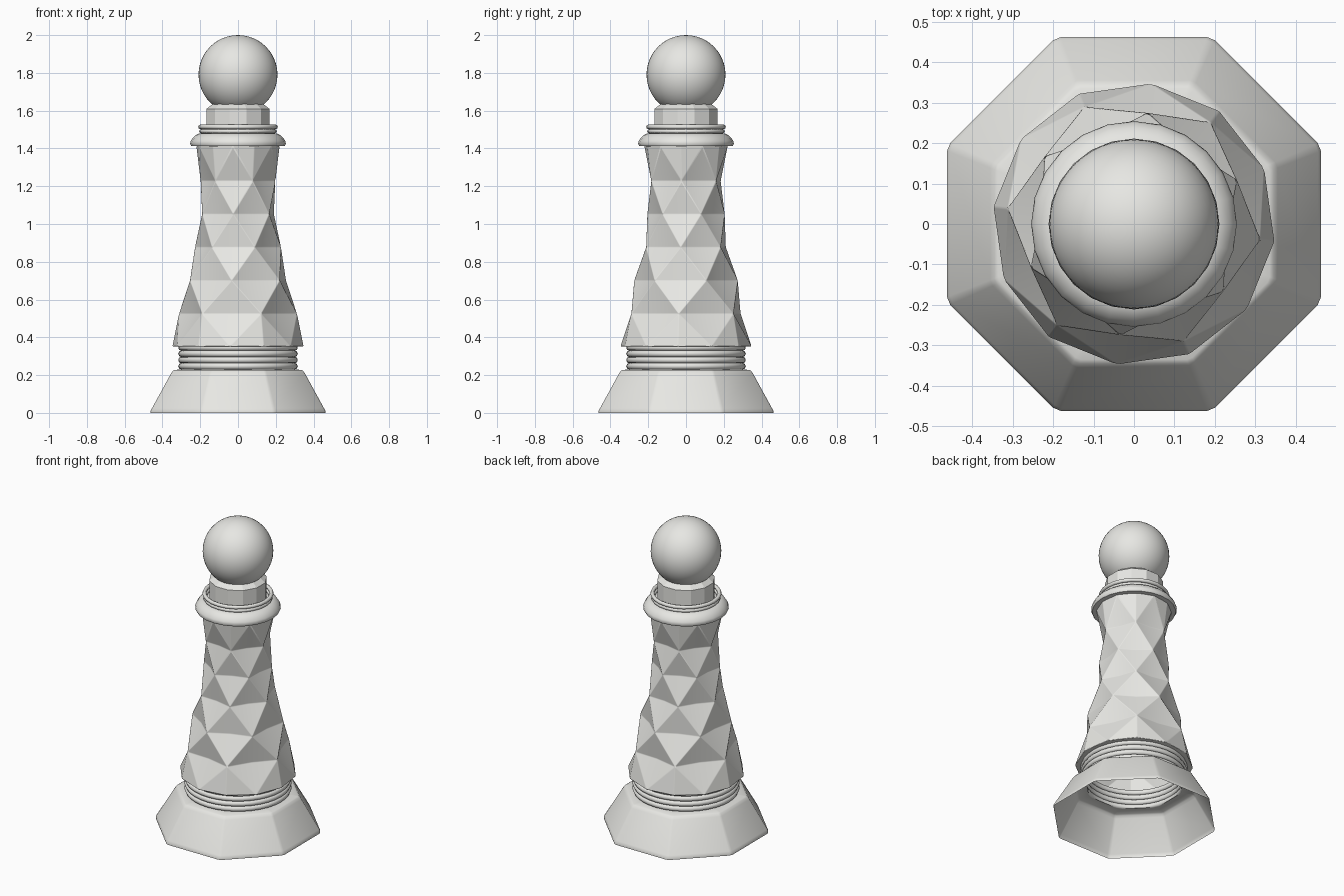
import bpy, bmesh, math

if "Cube" in bpy.data.objects:
    bpy.data.objects.remove(bpy.data.objects["Cube"])

mat = bpy.data.materials.new("pale_stone")
mat.diffuse_color = (0.8, 0.8, 0.77, 1)
mat.use_nodes = True
mat.node_tree.nodes["Principled BSDF"].inputs["Base Color"].default_value = mat.diffuse_color


def finish(name, bm, smooth=None):
    bmesh.ops.recalc_face_normals(bm, faces=bm.faces)
    me = bpy.data.meshes.new(name)
    bm.to_mesh(me)
    bm.free()
    me.materials.append(mat)
    ob = bpy.data.objects.new(name, me)
    bpy.context.collection.objects.link(ob)
    if smooth:
        bpy.context.view_layer.objects.active = ob
        ob.select_set(True)
        bpy.ops.object.shade_smooth_by_angle(angle=math.radians(smooth))
        ob.select_set(False)
    return ob


def ring(bm, angles, r, z):
    return [bm.verts.new((r * math.cos(math.radians(a)), r * math.sin(math.radians(a)), z)) for a in angles]


def bridge(bm, a, b):
    for i in range(len(a)):
        j = (i + 1) % len(a)
        bm.faces.new((a[i], a[j], b[j], b[i]))


def lathe(name, profile, angles, smooth=None, closed=False):
    """Sweep (radius, height) points around z through the given angles."""
    bm = bmesh.new()
    rows = [ring(bm, angles, r, z) for r, z in profile]
    if closed:
        rows.append(rows[0])
    for a, b in zip(rows, rows[1:]):
        bridge(bm, a, b)
    return finish(name, bm, smooth)


def torus(name, major, minor, z, segs=36):
    prof = [(major + minor * math.cos(t * math.pi / 4), z + minor * math.sin(t * math.pi / 4)) for t in range(8)]
    lathe(name, prof, [i * 360 / segs for i in range(segs)], 60, True)


# hollow eight-sided foot with slightly softened corners
corners = [22.5 + 45 * k + d for k in range(8) for d in (-1.2, 1.2)]
c = 1 / math.cos(math.radians(21.3))
lathe("foot", [(r * c, z) for r, z in
      ((0.462, 0), (0.462, 0.012), (0.455, 0.025), (0.355, 0.208), (0.345, 0.222), (0.335, 0.228), (0.277, 0.23))],
      corners, 35)

# stacked rings above the foot
for i in range(4):
    torus("foot_ring_%d" % (i + 1), 0.299, 0.0175, 0.247 + 0.033 * i)

# hollow faceted shaft: twelve-sided levels, every other corner sunk so the diamonds are dished
bm = bmesh.new()
twelve = [-7 + 30 * k for k in range(12)]
rows = [ring(bm, twelve, 0.35, 0.352)]
for i, r in enumerate((0.315, 0.277, 0.23, 0.207, 0.20)):
    row = ring(bm, twelve, r, 0.525 + 0.176 * i)
    for k, v in enumerate(row):
        if (k + i) % 2:
            v.co.x *= 0.82
            v.co.y *= 0.82
    rows.append(row)
rows.append(ring(bm, twelve, 0.222, 1.41))
for i, (a, b) in enumerate(zip(rows, rows[1:])):
    for k in range(12):
        n = (k + 1) % 12
        # ridges join the raised corners of neighbouring levels
        if (k + i) % 2:
            bm.faces.new((a[k], a[n], b[n]))
            bm.faces.new((a[k], b[n], b[k]))
        else:
            bm.faces.new((a[k], a[n], b[k]))
            bm.faces.new((a[n], b[n], b[k]))
bridge(bm, rows[0], ring(bm, twelve, 0.295, 0.35))
shaft = finish("faceted_shaft", bm)
bev = shaft.modifiers.new("soft_edges", 'BEVEL')
bev.width = 0.004
bev.segments = 1
bev.limit_method = 'ANGLE'
bev.angle_limit = math.radians(12)
shaft.data.polygons.foreach_set("use_smooth", [True] * len(shaft.data.polygons))
bev.harden_normals = True

# rounded collar and the thin rings above it
lathe("collar", [(0.18, 1.412), (0.247, 1.412), (0.254, 1.425), (0.25, 1.44), (0.238, 1.458),
                 (0.222, 1.472), (0.203, 1.48), (0.15, 1.482)], [i * 15 for i in range(24)], 50)
torus("collar_ring_lower", 0.195, 0.011, 1.491, 24)
torus("collar_ring_upper", 0.199, 0.012, 1.514, 24)

# twelve-sided neck
lathe("neck", [(0.172, 1.47), (0.172, 1.61), (0.125, 1.645)], [15 + 30 * k for k in range(12)])

# round head
bm = bmesh.new()
bmesh.ops.create_uvsphere(bm, u_segments=48, v_segments=24, radius=0.209)
bmesh.ops.translate(bm, verts=bm.verts, vec=(0, 0, 1.791))
finish("head", bm, 40)
